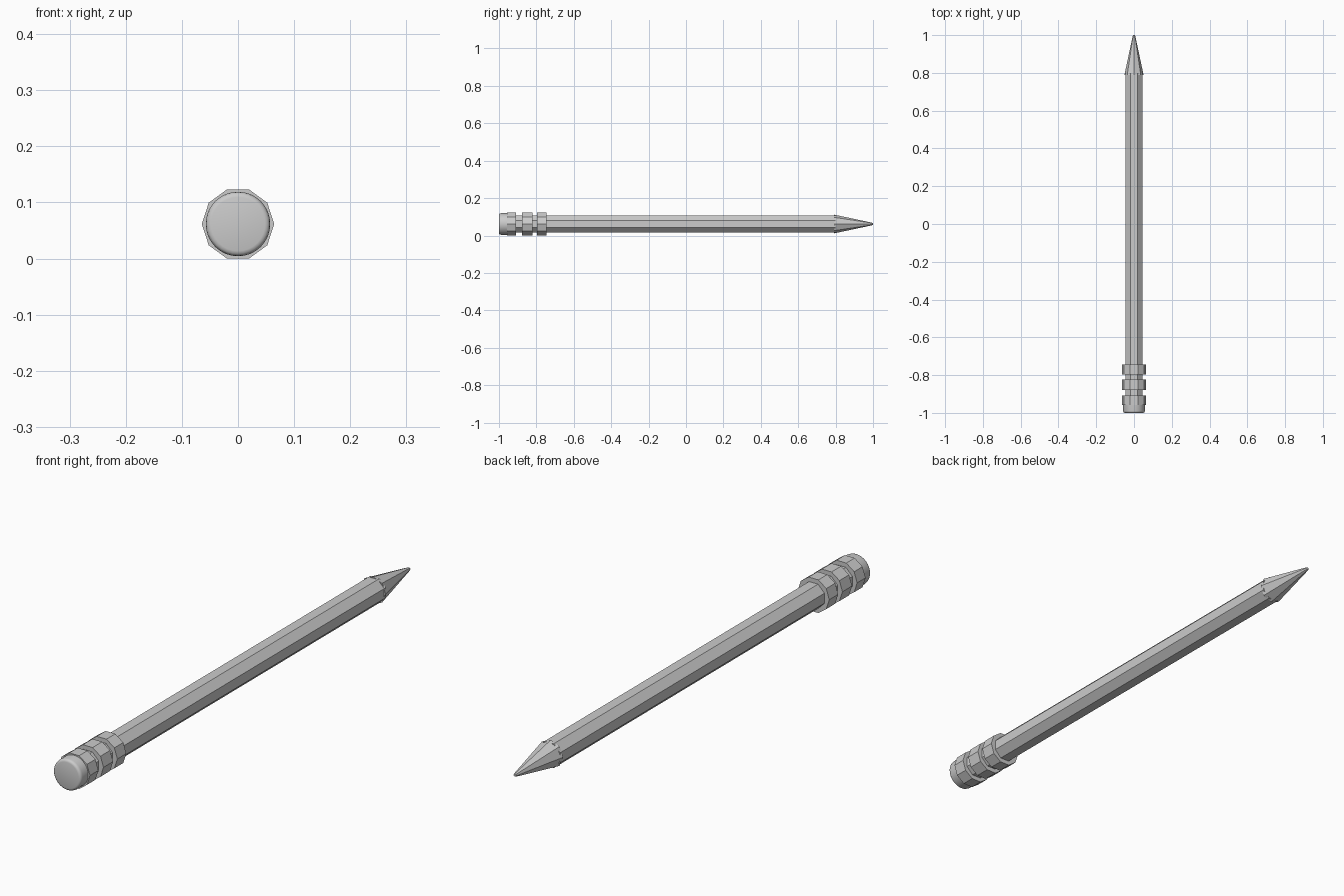
import bpy, bmesh
from math import cos, sin, pi, radians

if "Cube" in bpy.data.objects:
    bpy.data.objects.remove(bpy.data.objects["Cube"])

CZ = 0.0615  # height of the pencil axis


def loft(name, sides, profile, turn=0.0, smooth=False):
    """Closed solid around the y axis from (y, radius) stations."""
    bm = bmesh.new()
    rings = []
    for y, r in profile:
        rings.append([bm.verts.new((r * cos(turn + 2 * pi * i / sides), y,
                                    CZ + r * sin(turn + 2 * pi * i / sides)))
                      for i in range(sides)])
    for a, b in zip(rings, rings[1:]):
        for i in range(sides):
            j = (i + 1) % sides
            bm.faces.new((a[i], a[j], b[j], b[i]))
    bm.faces.new(rings[0])
    bm.faces.new(rings[-1])
    bmesh.ops.recalc_face_normals(bm, faces=bm.faces)
    mesh = bpy.data.meshes.new(name)
    bm.to_mesh(mesh)
    bm.free()
    ob = bpy.data.objects.new(name, mesh)
    bpy.context.collection.objects.link(ob)
    if smooth:
        bpy.ops.object.select_all(action='DESELECT')
        ob.select_set(True)
        bpy.context.view_layer.objects.active = ob
        bpy.ops.object.shade_smooth_by_angle(angle=radians(40))
    return ob


# octagonal shaft, flat side up
loft("shaft", 8, [(-0.92, 0.0487), (0.80, 0.0487)], turn=pi / 8)

# sharpened point, turned half a facet against the shaft
loft("point", 8, [(0.79, 0.0505), (0.99, 0.008), (1.0, 0.005)])

# three ten-sided ferrule bands
for n, (y0, y1) in enumerate([(-0.957, -0.908), (-0.878, -0.822), (-0.797, -0.745)]):
    loft(f"ferrule_band_{n + 1}", 10, [(y0, 0.0645), (y1, 0.0645)])

# round eraser with a softened rim
loft("eraser", 32, [(-1.0, 0.048), (-0.9985, 0.053), (-0.995, 0.0562),
                    (-0.989, 0.0575), (-0.91, 0.0575)], smooth=True)
